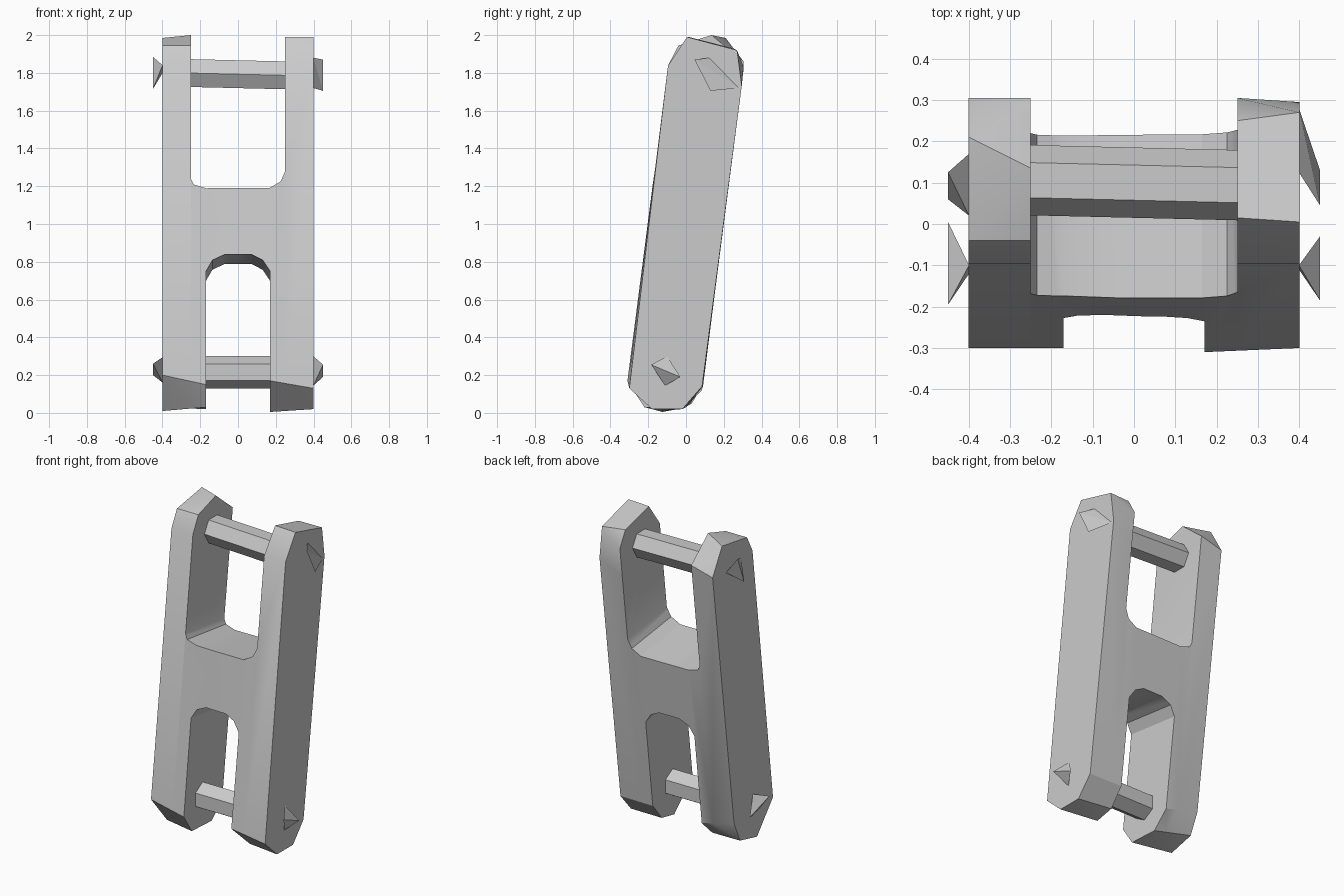
import bpy, bmesh, math
from mathutils import Vector

if "Cube" in bpy.data.objects:
    bpy.data.objects.remove(bpy.data.objects["Cube"])

steel = bpy.data.materials.new("grey steel")
steel.use_nodes = True
steel.diffuse_color = (0.6, 0.6, 0.6, 1)
steel.node_tree.nodes["Principled BSDF"].inputs["Base Color"].default_value = (0.6, 0.6, 0.6, 1)

TILT = 0.13  # how far the link leans back per unit of height


def finish(name, bm):
    bmesh.ops.recalc_face_normals(bm, faces=bm.faces)
    mesh = bpy.data.meshes.new(name)
    bm.to_mesh(mesh)
    bm.free()
    mesh.materials.append(steel)
    obj = bpy.data.objects.new(name, mesh)
    bpy.context.collection.objects.link(obj)
    return obj


def loft(name, rings):
    """Skin a list of equal-length point rings and cap both ends."""
    bm = bmesh.new()
    rows = [[bm.verts.new(p) for p in ring] for ring in rings]
    n = len(rows[0])
    for a, b in zip(rows, rows[1:]):
        for i in range(n):
            j = (i + 1) % n
            bm.faces.new((a[i], a[j], b[j], b[i]))
    bm.faces.new(rows[0])
    bm.faces.new(rows[-1])
    bmesh.ops.recalc_face_normals(bm, faces=bm.faces)
    bmesh.ops.triangulate(bm, faces=[f for f in bm.faces if len(f.verts) == 4])
    return finish(name, bm)


def blend(a, b, t):
    return [tuple(Vector(p).lerp(Vector(q), t)) for p, q in zip(a, b)]


# Chamfered arm ends as (y, z), outer and inner side of each arm
top_right = ([(-.095, 1.84), (-.04, 1.945), (.21, 1.985), (.305, 1.82)],
             [(-.095, 1.84), (-.04, 1.945), (.135, 2), (.305, 1.86)])
top_left = ([(-.095, 1.84), (.005, 1.99), (.27, 1.92), (.295, 1.73)],
            [(-.095, 1.84), (.015, 1.99), (.25, 1.93), (.305, 1.83)])
low_right = ([(.09, .18), (.03, .05), (-.14, .01), (-.30, .2)],
             [(.085, .12), (-.02, .02), (-.22, .03), (-.30, .15)])
low_left = ([(.085, .14), (-.02, .02), (-.18, .02), (-.30, .13)],
            [(.09, .14), (0, .03), (-.125, .005), (-.31, .17)])

# Body: leaning bar skinned across its width
OUT, UP, LOW = .4, .25, .17
rings = []
for x in (-OUT, -UP, -LOW, LOW, UP, OUT):
    top, low = (top_right, low_right) if x < 0 else (top_left, low_left)
    t_top = min(1, (OUT - abs(x)) / (OUT - UP))
    t_low = (OUT - abs(x)) / (OUT - LOW)
    rings.append([(x, y, z) for y, z in blend(*top, t_top) + blend(*low, t_low)])
body = loft("link_body", rings)


def cut_slot(name, outline):
    """Cut an (x, z) outline, measured on the front face, square through the body."""
    front, back = [], []
    for x, z in outline:
        y = -.18 + TILT * (z - 1.19)
        front.append((x, y - .3, z + .3 * TILT))
        back.append((x, y + .8, z - .8 * TILT))
    cutter = loft(name, [front, back])
    cutter.hide_render = True
    mod = body.modifiers.new(name, "BOOLEAN")
    mod.operation, mod.solver, mod.object = "DIFFERENCE", "EXACT", cutter
    bpy.context.view_layer.objects.active = body
    bpy.ops.object.modifier_apply(modifier=name)
    bpy.data.objects.remove(cutter)


cut_slot("upper_slot", [(-UP, 2.4), (-UP, 1.24), (-.235, 1.21), (-.17, 1.19),
                        (.165, 1.19), (.225, 1.225), (UP, 1.28), (UP, 2.4)])
cut_slot("lower_slot", [(-LOW, -.4), (-LOW, .75), (-.135, .81), (-.07, .84),
                        (.07, .84), (.13, .81), (LOW, .75), (LOW, -.4)])


# Six-sided pins across the two forks
def pin(name, y, z, drift, turn):
    def ring(x):
        s = drift * x / UP
        return [(x, y + s + .085 * math.cos(turn + k * math.pi / 3),
                 z + s + .085 * math.sin(turn + k * math.pi / 3)) for k in range(6)]
    return loft(name, [ring(-.39), ring(.39)])


parts = [body, pin("upper_pin", .1, 1.793, -.006, 0),
         pin("lower_pin", -.11, .215, 0, math.pi / 6)]


# Wedge heads: an outer edge crossed with an edge on the arm side
def pin_head(name, side, outer, inner):
    bm = bmesh.new()
    for x, edge in ((.45, outer), (.399, inner)):
        for y, z in edge:
            bm.verts.new((side * x, y, z))
    bmesh.ops.convex_hull(bm, input=bm.verts)
    return finish(name, bm)


parts += [
    pin_head("upper_left_head", 1, [(.045, 1.87), (.13, 1.705)], [(.125, 1.88), (.28, 1.72)]),
    pin_head("upper_right_head", -1, [(.125, 1.885), (.06, 1.715)], [(.02, 1.84), (.17, 1.8)]),
    pin_head("lower_left_head", 1, [(-.185, .255), (-.03, .19)], [(-.1, .3), (-.11, .145)]),
    pin_head("lower_right_head", -1, [(-.195, .26), (.005, .2)], [(-.1, .295), (-.12, .16)]),
]

# Soft shading with crisp edges on the body
bpy.ops.object.select_all(action="DESELECT")
body.select_set(True)
bpy.context.view_layer.objects.active = body
bpy.ops.object.shade_smooth_by_angle(angle=math.radians(30))
